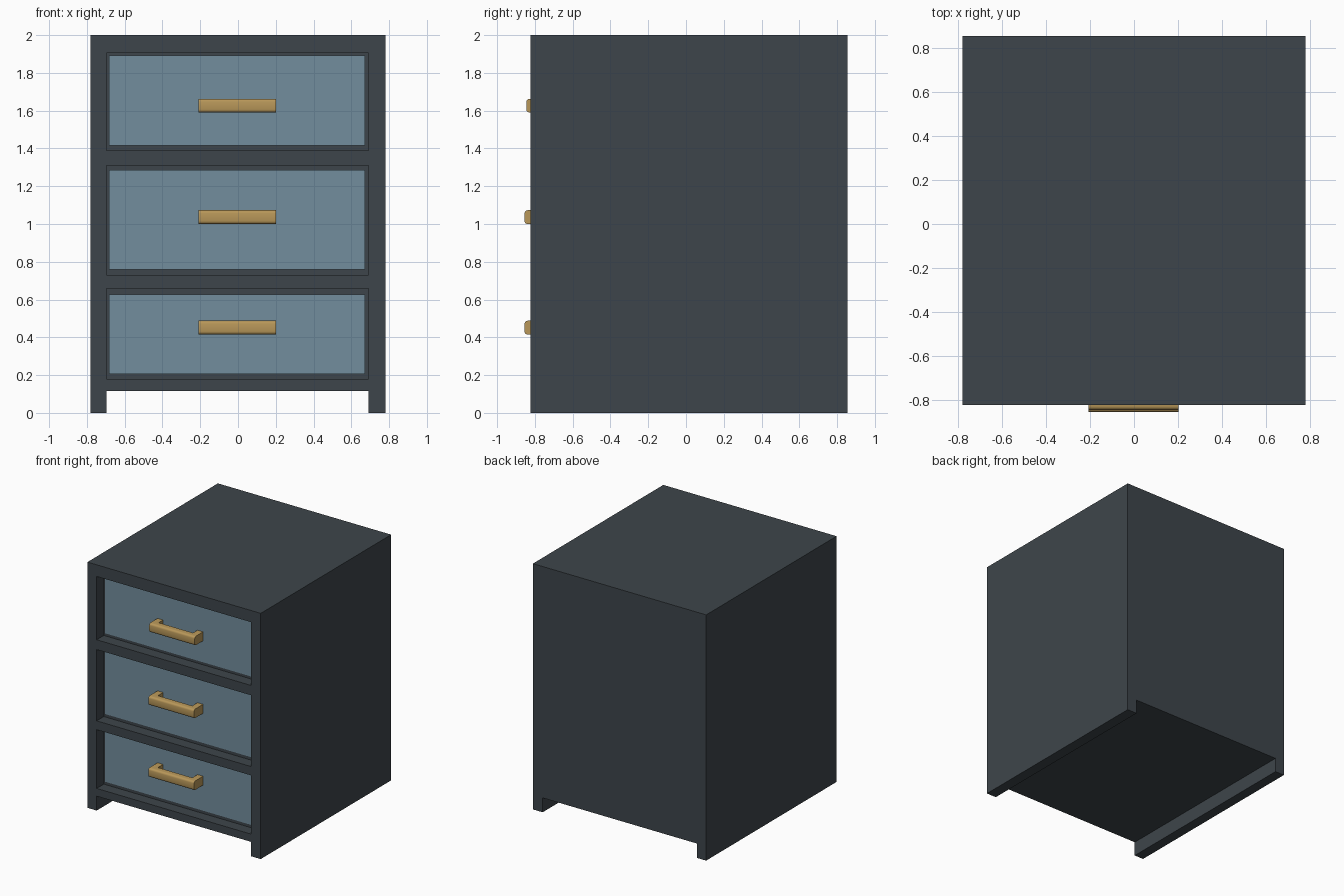
import bpy, bmesh
from mathutils import Vector

if "Cube" in bpy.data.objects:
    bpy.data.objects.remove(bpy.data.objects["Cube"])


def material(name, rgb):
    m = bpy.data.materials.new(name)
    m.diffuse_color = (*rgb, 1)
    m.use_nodes = True
    m.node_tree.nodes["Principled BSDF"].inputs["Base Color"].default_value = m.diffuse_color
    return m


SLATE = material("slate", (0.048, 0.06, 0.07))
BLUE = material("blue", (0.17, 0.27, 0.34))
BRASS = material("brass", (0.48, 0.31, 0.10))


def finish(bm, name, mat=None):
    bmesh.ops.recalc_face_normals(bm, faces=bm.faces)
    me = bpy.data.meshes.new(name)
    bm.to_mesh(me)
    bm.free()
    ob = bpy.data.objects.new(name, me)
    bpy.context.collection.objects.link(ob)
    if mat:
        me.materials.append(mat)
    return ob


def box(name, x, y, z, mat=None):
    lo, hi = Vector((x[0], y[0], z[0])), Vector((x[1], y[1], z[1]))
    bm = bmesh.new()
    bmesh.ops.create_cube(bm, size=1)
    for v in bm.verts:
        v.co = (lo + hi) / 2 + v.co * (hi - lo)
    return finish(bm, name, mat)


def carve(target, cutter):
    mod = target.modifiers.new("carve", "BOOLEAN")
    mod.operation = "DIFFERENCE"
    mod.solver = "EXACT"
    mod.object = cutter
    bpy.context.view_layer.objects.active = target
    bpy.ops.object.modifier_apply(modifier=mod.name)
    bpy.data.objects.remove(cutter)


def handle(name, z0, z1, front):
    # C-shaped pull: plan outline extruded upward, long edges rounded
    w, t, back = 0.205, 0.05, RECESS - 0.005
    inner = front + t
    plan = [(-w, back), (-w, front), (w, front), (w, back),
            (w - t, back), (w - t, inner), (-w + t, inner), (-w + t, back)]
    bm = bmesh.new()
    face = bm.faces.new([bm.verts.new((x - 0.003, y, z0)) for x, y in plan])
    ext = bmesh.ops.extrude_face_region(bm, geom=[face])
    top = [g for g in ext["geom"] if isinstance(g, bmesh.types.BMVert)]
    bmesh.ops.translate(bm, verts=top, vec=(0, 0, z1 - z0))
    edges = [e for e in bm.edges
             if abs(e.verts[0].co.z - e.verts[1].co.z) < 1e-6
             and max(v.co.y for v in e.verts) < inner + 0.001]
    bmesh.ops.bevel(bm, geom=edges, offset=0.016, segments=3, profile=0.5,
                    affect="EDGES", clamp_overlap=True)
    ob = finish(bm, name, BRASS)
    bpy.ops.object.select_all(action="DESELECT")
    ob.select_set(True)
    bpy.context.view_layer.objects.active = ob
    bpy.ops.object.shade_smooth_by_angle(angle=0.7)


FRONT, BACK, RECESS = -0.822, 0.855, -0.73

# Cabinet body with open toe space between the side panels
body = box("cabinet_body", (-0.78, 0.78), (FRONT, BACK), (0, 2), SLATE)
carve(body, box("toe_cutter", (-0.697, 0.692), (-1, 1), (-0.5, 0.117)))

# Per drawer: opening z range, panel z range, handle z range, handle front
drawers = {
    "top": ((1.39, 1.905), (1.415, 1.892), (1.59, 1.663), -0.845),
    "middle": ((0.73, 1.31), (0.758, 1.287), (1.0, 1.073), -0.855),
    "bottom": ((0.18, 0.658), (0.207, 0.628), (0.415, 0.488), -0.855),
}
for name, (hole, panel, grip, out) in drawers.items():
    carve(body, box("cutter", (-0.697, 0.692), (-1, RECESS), hole))
    box(name + "_drawer_front", (-0.682, 0.672),
        (RECESS - 0.008, RECESS + 0.01), panel, BLUE)
    handle(name + "_drawer_handle", *grip, out)
